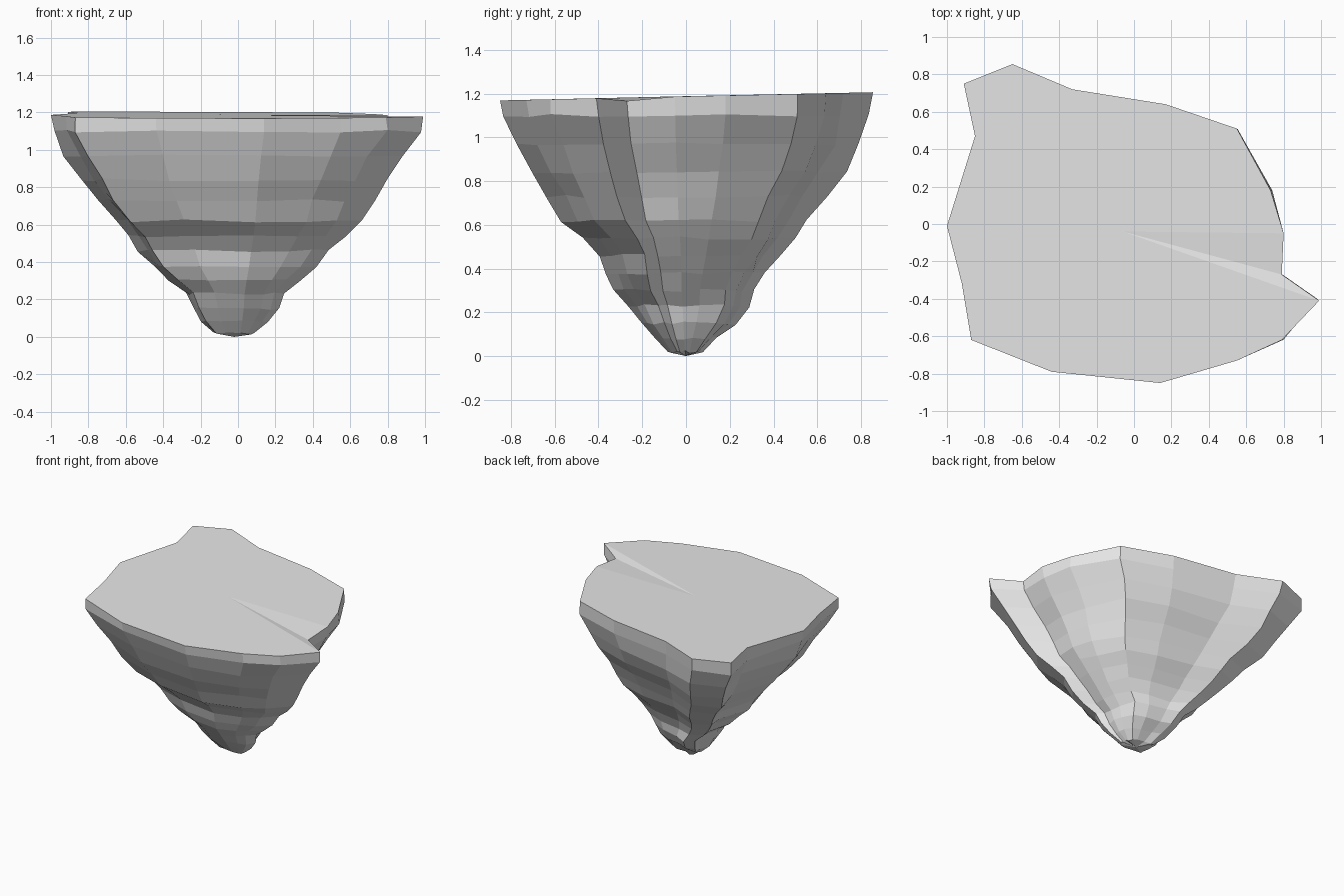
import bpy, bmesh, random

if "Cube" in bpy.data.objects:
    bpy.data.objects.remove(bpy.data.objects["Cube"], do_unlink=True)

random.seed(4)

# Rim outline, counter-clockwise from the spur on the left side
RIM = [(.99, -.41), (.79, -.27), (.8, -.05), (.73, .18), (.55, .51), (.17, .64),
       (-.33, .72), (-.65, .855), (-.91, .75), (-.85, .47), (-1, -.01),
       (-.92, -.32), (-.87, -.62), (-.44, -.79), (.14, -.85), (.55, -.73), (.79, -.62)]
NOTCH = 1

# Layers below the rim: height, then shrink towards +x, -x, -y and +y
LAYERS = [(1.1, 1, .99, .985, .99), (.97, .89, .92, .92, .94),
          (.84, .8, .84, .84, .85), (.73, .73, .76, .76, .75),
          (.62, .66, .65, .67, .65), (.54, .59, .58, .55, .58),
          (.46, .5, .53, .47, .5), (.38, .42, .46, .43, .42),
          (.3, .33, .37, .39, .36), (.23, .25, .28, .31, .34),
          (.15, .22, .24, .24, .27), (.08, .16, .2, .17, .17),
          (.02, .09, .13, .1, .09)]


def make_material(name, grey):
    mat = bpy.data.materials.new(name)
    mat.use_nodes = True
    colour = (grey, grey, grey, 1)
    mat.diffuse_color = colour
    mat.node_tree.nodes["Principled BSDF"].inputs["Base Color"].default_value = colour
    return mat


def make_layer(bm, z, east, west, south, north):
    ring = []
    for x, y in RIM:
        rough = random.uniform(.98, 1.015)
        px = x * (east if x > 0 else west) * rough
        py = y * (north if y > 0 else south) * rough
        px = max(-1, min(1, px))
        ring.append(bm.verts.new((px, py, z + random.uniform(-.008, .008))))
    return ring


def fan(bm, ring, tip):
    for a, b in zip(ring, ring[1:] + ring[:1]):
        bm.faces.new((a, b, tip))


bm = bmesh.new()

# Nearly flat top, rising slightly to the back and dipping at the notch
rim = [bm.verts.new((x, y, 1.187 + .022 * y - (.015 if i == NOTCH else 0)))
       for i, (x, y) in enumerate(RIM)]
fan(bm, rim, bm.verts.new((-.06, -.04, 1.187)))

# Craggy tapering sides
rings = [rim] + [make_layer(bm, *layer) for layer in LAYERS]
for upper, lower in zip(rings, rings[1:]):
    for i in range(len(RIM)):
        j = (i + 1) % len(RIM)
        bm.faces.new((upper[i], lower[i], lower[j], upper[j]))

# Blunt tip
fan(bm, rings[-1], bm.verts.new((-.02, 0, 0)))
bmesh.ops.recalc_face_normals(bm, faces=bm.faces)

mesh = bpy.data.meshes.new("floating_rock")
bm.to_mesh(mesh)
bm.free()
mesh.materials.append(make_material("light grey stone", .8))
rock = bpy.data.objects.new("floating_rock", mesh)
bpy.context.collection.objects.link(rock)
